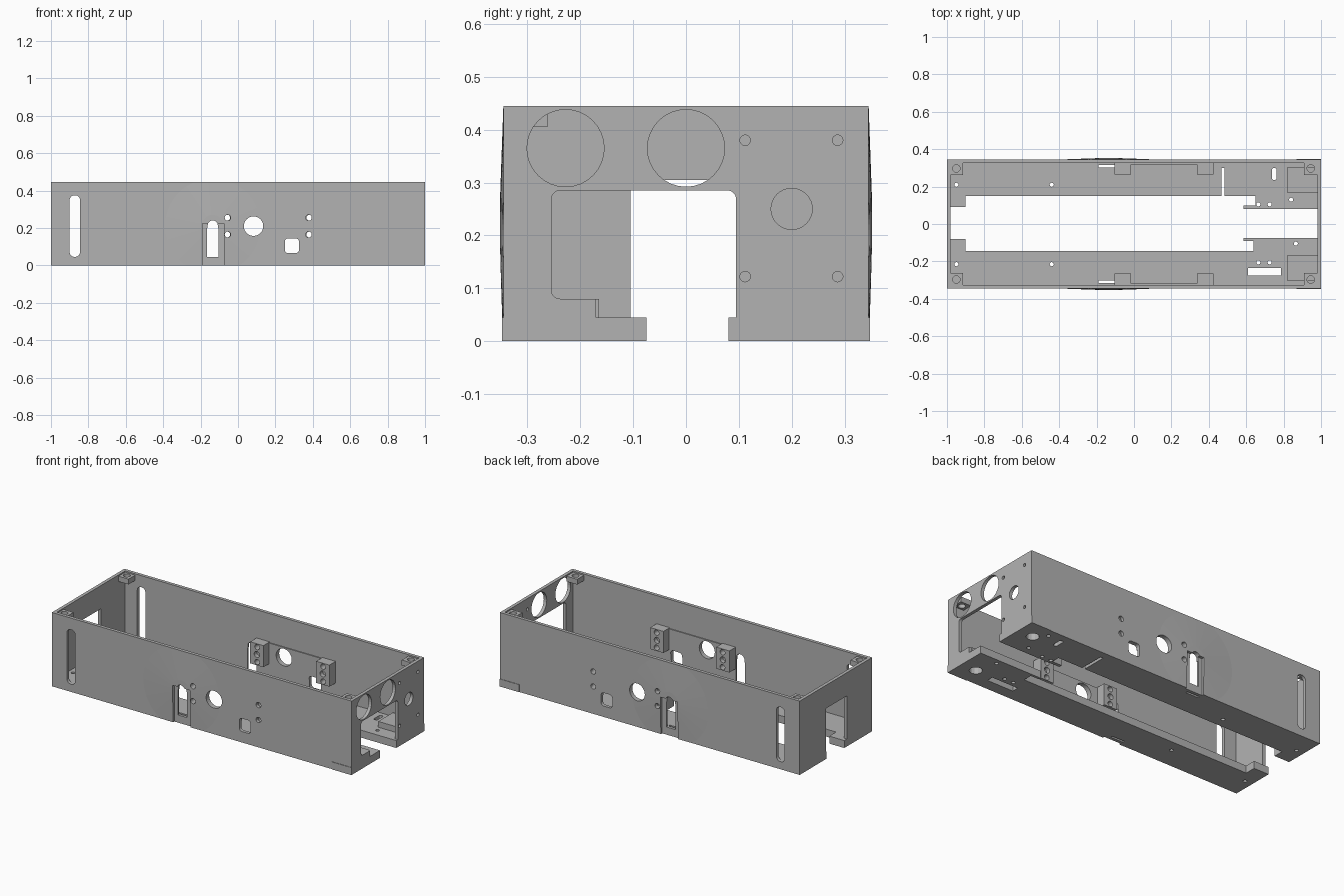
import bpy, bmesh, math
from mathutils import Matrix

cube = bpy.data.objects.get("Cube")
if cube:
    bpy.data.objects.remove(cube)

grey = bpy.data.materials.new("plain grey")
grey.use_nodes = True
GREY = (0.45, 0.45, 0.45, 1)
grey.diffuse_color = GREY
grey.node_tree.nodes["Principled BSDF"].inputs["Base Color"].default_value = GREY


def make_object(name, bm):
    bmesh.ops.recalc_face_normals(bm, faces=bm.faces)
    mesh = bpy.data.meshes.new(name)
    bm.to_mesh(mesh)
    bm.free()
    mesh.materials.append(grey)
    ob = bpy.data.objects.new(name, mesh)
    bpy.context.scene.collection.objects.link(ob)
    return ob


def prism(axis, u0, u1, v0, v1, lo, hi, r=0, steps=8, name="cutter"):
    """Rounded rectangle (u, v) extruded along an axis from lo to hi."""
    pts = []
    for i, (u, v) in enumerate([(u1 - r, v1 - r), (u0 + r, v1 - r), (u0 + r, v0 + r), (u1 - r, v0 + r)]):
        for k in range(steps + 1 if r else 1):
            a = math.pi / 2 * (i + k / steps)
            p = (u + r * math.cos(a), v + r * math.sin(a))
            if not pts or math.dist(p, pts[-1]) > 1e-5:
                pts.append(p)
    if math.dist(pts[0], pts[-1]) < 1e-5:
        pts.pop()
    place = {"x": lambda u, v, d: (d, u, v), "y": lambda u, v, d: (u, d, v),
             "z": lambda u, v, d: (u, v, d)}[axis]
    bm = bmesh.new()
    face = bm.faces.new([bm.verts.new(place(u, v, lo)) for u, v in pts])
    ext = bmesh.ops.extrude_face_region(bm, geom=[face])
    for el in ext["geom"]:
        if isinstance(el, bmesh.types.BMVert):
            el.co["xyz".index(axis)] = hi
    return make_object(name, bm)


def hole(axis, u, v, r, lo, hi, steps=8):
    return prism(axis, u - r, u + r, v - r, v + r, lo, hi, r, steps)


def combine(ob, cutters, unions=()):
    """Join the unions to an object, cut it, and drop the helpers."""
    for op, tools in (("UNION", unions), ("DIFFERENCE", cutters)):
        for tool in tools:
            tool.hide_render = True
            mod = ob.modifiers.new("shape", "BOOLEAN")
            mod.operation, mod.object, mod.solver = op, tool, "EXACT"
    bpy.context.view_layer.update()
    deps = bpy.context.evaluated_depsgraph_get()
    mesh = bpy.data.meshes.new_from_object(ob.evaluated_get(deps))
    ob.modifiers.clear()
    ob.data = mesh
    for tool in [*unions, *cutters]:
        bpy.data.objects.remove(tool)
    return ob


TOP, FLOOR, SIDE = 0.445, 0.045, 0.345

# Housing shell with a very shallow dome on each long wall
shell = prism("z", -1, 1, -SIDE, SIDE, 0, TOP, name="housing_shell")
domes = []
for s in (-1, 1):
    bm = bmesh.new()
    bmesh.ops.create_cone(bm, cap_ends=True, segments=64, radius1=0.394, radius2=0.06, depth=0.012,
                          matrix=Matrix.Translation((-0.135, s * 0.346, 0.21))
                          @ Matrix.Rotation(-s * math.pi / 2, 4, "X"))
    domes.append(make_object("dome", bm))

cuts = [
    prism("z", -2, 2, -1, 1, TOP, 1),
    prism("z", -2, 2, -1, 1, -1, 0),
    prism("z", -0.98, 0.98, -0.325, 0.325, FLOOR, 0.6),
    # Long floor opening and its narrow ends
    prism("z", -0.9, 0.585, -0.145, 0.15, -0.1, 0.1),
    prism("z", 0.55, 0.65, 0.1, 0.15, -0.1, 0.1),
    prism("z", 0.55, 0.64, -0.145, -0.09, -0.1, 0.1),
    prism("z", 0.55, 1.1, -0.075, 0.08, -0.1, 0.1),
    prism("z", -1.1, -0.85, -0.08, 0.09, -0.1, 0.1),
    # Floor slots
    prism("z", 0.467, 0.485, 0.14, 0.3, -0.1, 0.1),
    prism("z", 0.738, 0.762, 0.235, 0.3, -0.1, 0.1, 0.011),
    prism("z", 0.61, 0.785, -0.275, -0.235, -0.1, 0.1),
    # Doorways in the end walls
    prism("x", -0.105, 0.095, FLOOR, 0.305, -1.1, -0.95),
    prism("x", -0.255, 0.095, 0.08, 0.285, 0.95, 1.1, 0.017),
    prism("x", -0.17, 0.095, FLOOR, 0.12, 0.95, 1.1),
    # Round holes in the right end wall
    hole("x", -0.228, 0.365, 0.073, 0.95, 1.1),
    hole("x", 0, 0.365, 0.073, 0.95, 1.1),
    hole("x", 0.2, 0.25, 0.039, 0.95, 1.1),
    # Openings through both long walls
    prism("y", -0.9, -0.845, 0.046, 0.375, -0.4, 0.4, 0.025),
    prism("y", -0.165, -0.105, 0.046, 0.2, -0.4, 0.4),
    prism("y", -0.162, -0.108, 0.15, 0.24, -0.4, 0.4, 0.026),
    hole("y", 0.083, 0.21, 0.052, -0.4, 0.4),
    prism("y", 0.25, 0.326, 0.066, 0.145, -0.4, 0.4, 0.018),
]
cuts += [hole("x", y, z, 0.01, 0.95, 1.1, 4) for y in (0.112, 0.287) for z in (0.122, 0.38)]
cuts += [hole("y", x, z, 0.016, -0.4, 0.4, 5) for x in (-0.055, 0.378) for z in (0.165, 0.255)]

# Small floor screw holes
for x, y in [(-0.95, 0.21), (-0.95, -0.215), (-0.44, 0.21), (-0.44, -0.215), (0.665, 0.105),
             (0.725, 0.105), (0.84, 0.13), (0.84, 0.295), (0.665, -0.205), (0.725, -0.205),
             (0.865, -0.105)]:
    cuts.append(hole("z", x, y, 0.011, -0.1, 0.1, 4))

# Latch recesses, light gaps and hexagonal-boss wells on both sides
for s in (-1, 1):
    cuts.append(prism("y", -0.19, -0.075, -0.1, 0.225, *sorted((s * 0.335, s * 0.4))))
    cuts.append(prism("z", -0.19, -0.105, *sorted((s * 0.303, s * 0.316)), -0.1, 0.06))
    cuts.append(hole("z", 0.9, s * 0.235, 0.036, -0.1, 0.06, 3))
combine(shell, cuts, domes)

for s, side in ((-1, "front"), (1, "back")):
    # Raised floor bosses over the wells
    boss = prism("z", 0.82, 0.985, *sorted((s * 0.165, s * 0.305)), FLOOR - 0.004, 0.08,
                 name=side + "_floor_boss")
    combine(boss, [hole("z", 0.9, s * 0.235, 0.036, 0, 0.06, 3)])

    # Corner screw tabs under the rim
    for x, end in ((-0.95, "left"), (0.945, "right")):
        tab = prism("z", x - 0.036, x + 0.036, *sorted((s * 0.262, s * 0.33)), 0.405, 0.437,
                    name=f"{side}_{end}_screw_tab")
        combine(tab, [hole("z", x, s * 0.297, 0.02, 0.3, 0.5, 5)])

    # Mounting blocks inside the long walls
    for x, end in ((-0.06, "left"), (0.38, "right")):
        block = prism("y", x - 0.044, x + 0.044, 0.145, 0.275, *sorted((s * 0.265, s * 0.328)),
                      name=f"{side}_{end}_mounting_block")
        holes = [hole("y", x + 0.002, z, 0.016, -0.4, 0.4, 5) for z in (0.165, 0.255)]
        holes.append(hole("y", x, 0.21, 0.018, -0.29, 0.29, 5))
        combine(block, holes)

    # Thin raised panel between the blocks
    panel = prism("y", -0.06, 0.38, 0.12, 0.27, *sorted((s * 0.319, s * 0.327)),
                  name=side + "_inner_panel")
    combine(panel, [hole("y", 0.083, 0.21, 0.052, -0.4, 0.4),
                    prism("y", 0.25, 0.326, 0.066, 0.145, -0.4, 0.4, 0.018)]
            + [hole("y", x, z, 0.016, -0.4, 0.4, 5) for x in (-0.055, 0.378) for z in (0.165, 0.255)])

    # Thin foot plate at the right lower corner
    prism("y", 0.87, 1, 0, FLOOR, *sorted((s * 0.34, s * 0.348)), name=side + "_foot_plate")
